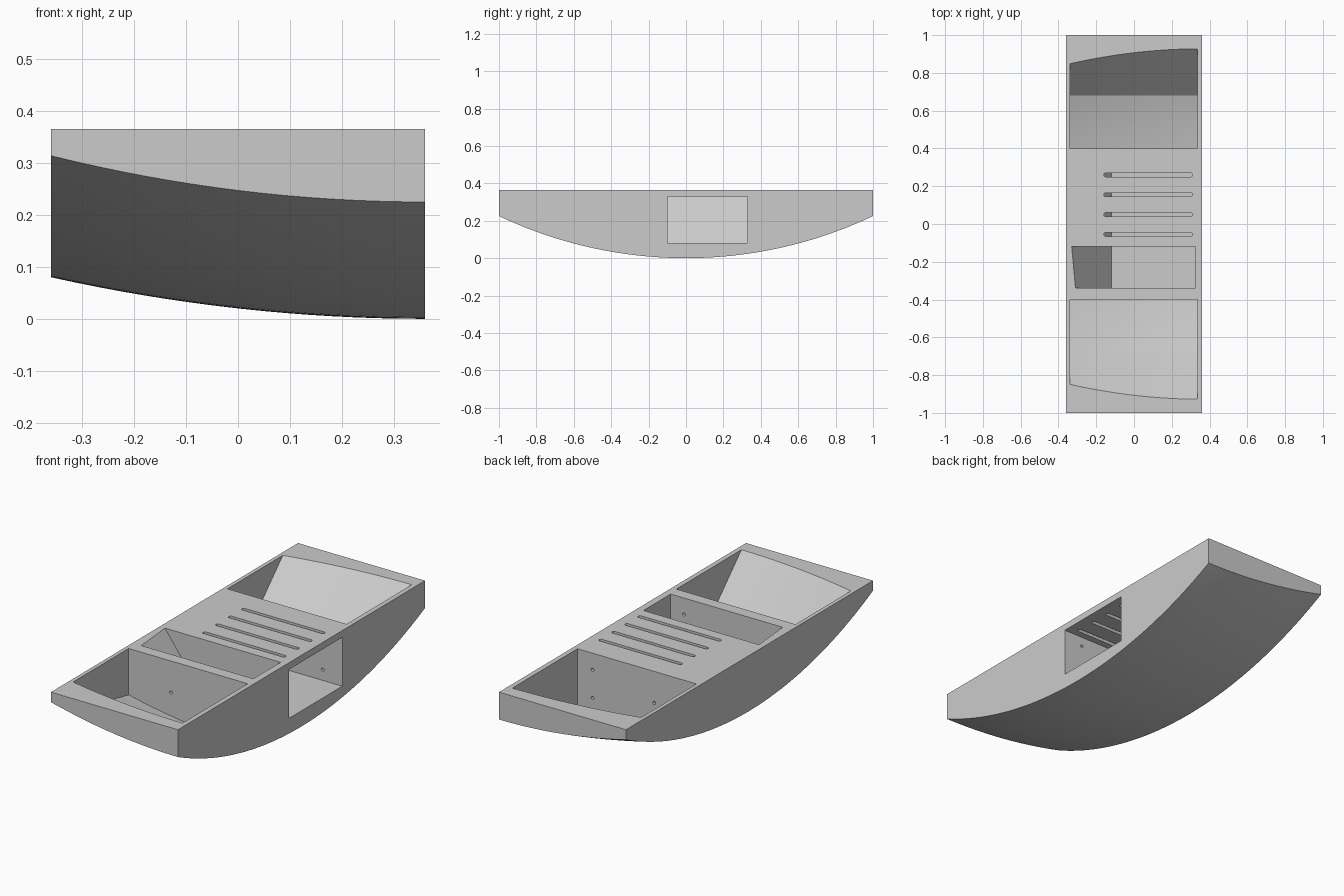
import bpy, bmesh, math
from mathutils import Vector

cube = bpy.data.objects.get("Cube")
if cube:
    bpy.data.objects.remove(cube, do_unlink=True)

TOP, HALF_W, RADIUS = 0.365, 0.36, 2.335
SKIN, OVER = 0.016, 0.4          # floor thickness, height cutters reach above the deck

grey = bpy.data.materials.new("plain grey")
grey.use_nodes = True
grey.diffuse_color = (0.6, 0.6, 0.6, 1)
bsdf = next(n for n in grey.node_tree.nodes if n.type == 'BSDF_PRINCIPLED')
bsdf.inputs["Base Color"].default_value = (0.6, 0.6, 0.6, 1)


def loft(name, rings):
    """Closed solid through a list of rings with equal point counts."""
    bm = bmesh.new()
    loops = [[bm.verts.new(p) for p in ring] for ring in rings]
    n = len(loops[0])
    for a, b in zip(loops, loops[1:]):
        for i in range(n):
            j = (i + 1) % n
            bm.faces.new((a[i], a[j], b[j], b[i]))
    bm.faces.new(loops[0])
    bm.faces.new(loops[-1])
    bmesh.ops.recalc_face_normals(bm, faces=bm.faces)
    mesh = bpy.data.meshes.new(name)
    bm.to_mesh(mesh)
    bm.free()
    mesh.materials.append(grey)
    obj = bpy.data.objects.new(name, mesh)
    bpy.context.collection.objects.link(obj)
    return obj


def span(a, b, n):
    return [a + (b - a) * i / n for i in range(n + 1)]


def hull_z(x, y):
    """Underside height: a shallow arc swept around a sideways axis."""
    r = RADIUS - 0.08 * ((HALF_W - x) / (2 * HALF_W)) ** 2
    return RADIUS - math.sqrt(r * r - y * y)


# Solid rocker body
def body_ring(x):
    ring = [Vector((x, y, hull_z(x, y))) for y in span(-1, 1, 64)]
    return ring + [Vector((x, 1, TOP)), Vector((x, -1, TOP))]


body = loft("rocker_body", [body_ring(x) for x in span(-HALF_W, HALF_W, 16)])
cutters = []


# End bins: floor follows the underside, then a 45 degree ramp up to the rim
def bin_ring(x, side):
    foot = 0.68
    ring = [Vector((x, side * y, hull_z(x, y) + SKIN)) for y in span(0.4, foot, 10)]
    rim = foot + OVER - hull_z(x, foot) - SKIN
    return ring + [Vector((x, side * rim, OVER)), Vector((x, side * 0.4, OVER))]


for side, label in ((1, "back"), (-1, "front")):
    rings = [bin_ring(x, side) for x in span(-0.34, 0.335, 16)]
    cutters.append(loft(label + "_bin_cutter", rings))


# Narrow middle bin with one sloping end
def middle_ring(y, lip):
    points = ((-0.12, 0.08), (0.325, 0.08), (0.325, OVER), (lip, OVER), (lip, TOP))
    return [Vector((x, y, z)) for x, z in points]


cutters.append(loft("middle_bin_cutter", [middle_ring(-0.34, -0.31), middle_ring(-0.12, -0.33)]))


# Side compartment, open to the left, with the same sloping end
def side_ring(y):
    points = ((-0.12, 0.08), (0.5, 0.08), (0.5, 0.33), (-0.295, 0.33))
    return [Vector((x, y, z)) for x, z in points]


cutters.append(loft("side_compartment_cutter", [side_ring(-0.1), side_ring(0.33)]))


# Rounded slots through the deck
def slot_ring(y, z, r=0.01):
    ring = []
    for end, start in ((0.3, -90), (-0.15, 90)):
        for a in span(start, start + 180, 8):
            t = math.radians(a)
            ring.append(Vector((end + r * math.cos(t), y + r * math.sin(t), z)))
    return ring


for i in range(4):
    y = -0.055 + 0.105 * i
    cutters.append(loft("slot_cutter", [slot_ring(y, 0.3), slot_ring(y, OVER)]))


# Small wire holes through the partition walls
def hole_ring(x, y, z, r=0.008):
    turns = [2 * math.pi * i / 16 for i in range(16)]
    return [Vector((x + r * math.cos(t), y, z + r * math.sin(t))) for t in turns]


for x, z in ((0.25, 0.28), (0.25, 0.135), (-0.1, 0.203)):
    cutters.append(loft("hole_cutter", [hole_ring(x, -0.45, z), hole_ring(x, 0.45, z)]))

# Carve everything out of the body
bpy.ops.object.select_all(action='DESELECT')
body.select_set(True)
bpy.context.view_layer.objects.active = body
for cutter in cutters:
    cutter.hide_render = True
    mod = body.modifiers.new("carve", 'BOOLEAN')
    mod.operation = 'DIFFERENCE'
    mod.solver = 'EXACT'
    mod.object = cutter
    bpy.ops.object.modifier_apply(modifier=mod.name)
    bpy.data.objects.remove(cutter, do_unlink=True)

bpy.ops.object.shade_smooth_by_angle(angle=math.radians(25))
